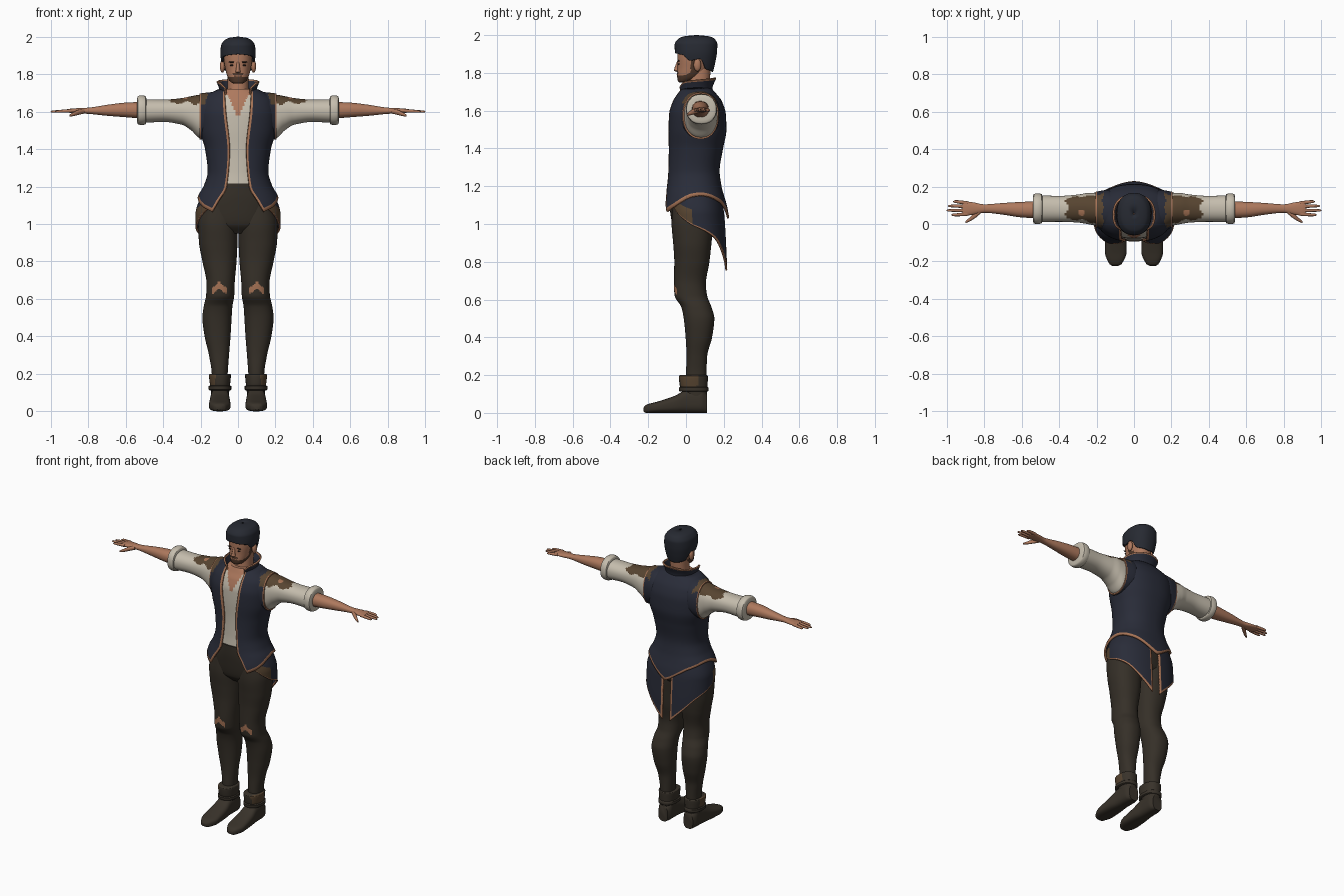
import bpy, bmesh, math

cube = bpy.data.objects.get("Cube")
if cube:
    bpy.data.objects.remove(cube)

PALETTE = {
    "navy cloth": (.022, .025, .040), "dark hair": (.020, .023, .032),
    "trouser brown": (.036, .029, .021), "boot brown": (.040, .032, .023),
    "patch brown": (.095, .058, .030), "copper trim": (.38, .17, .09),
    "skin": (.42, .19, .11), "cream linen": (.56, .51, .42),
    "beard brown": (.085, .042, .025), "eye dark": (.03, .018, .014),
}
MATS = {}
for label, rgb in PALETTE.items():
    m = bpy.data.materials.new(label)
    m.use_nodes = True
    m.diffuse_color = (*rgb, 1)
    m.node_tree.nodes["Principled BSDF"].inputs["Base Color"].default_value = (*rgb, 1)
    MATS[label] = m
PARTS = []


def sample(rows, t):
    """Smooth, overshoot-free interpolation of rows keyed by their first value."""
    t = min(max(t, rows[0][0]), rows[-1][0])
    i = max(k for k in range(len(rows) - 1) if rows[k][0] <= t or k == 0)

    def slope(k, c):
        return (rows[k + 1][c] - rows[k][c]) / (rows[k + 1][0] - rows[k][0])

    def tangent(k, c):
        if k == 0 or k == len(rows) - 1:
            return slope(min(k, len(rows) - 2), c)
        a, b = slope(k - 1, c), slope(k, c)
        return 2 * a * b / (a + b) if a * b > 0 else 0

    h = rows[i + 1][0] - rows[i][0]
    s = (t - rows[i][0]) / h
    out = []
    for c in range(1, len(rows[0])):
        p, q = rows[i][c], rows[i + 1][c]
        out.append(p + (q - p) * s * s * (3 - 2 * s)
                   + h * s * (1 - s) * (tangent(i, c) * (1 - s) - tangent(i + 1, c) * s))
    return out


def power(v, p):
    return math.copysign(abs(v) ** p, v)


def finish(name, bm, faces, rule, mirror, thick=0):
    """Colour the faces by rule, then make the object with its modifiers."""
    me = bpy.data.meshes.new(name)
    used = []
    for f, u, v in faces:
        label = rule(f.calc_center_median(), u, v) if callable(rule) else rule
        if label not in used:
            used.append(label)
            me.materials.append(MATS[label])
        f.material_index = used.index(label)
    bmesh.ops.recalc_face_normals(bm, faces=bm.faces)
    bm.to_mesh(me)
    bm.free()
    ob = bpy.data.objects.new(name, me)
    bpy.context.collection.objects.link(ob)
    if mirror:
        ob.modifiers.new("Mirror", "MIRROR").merge_threshold = .0005
    if thick:
        mod = ob.modifiers.new("Thickness", "SOLIDIFY")
        mod.thickness, mod.offset = thick, 0
    PARTS.append(ob)


def loft(name, axis, rows, rule, e=2.2, n=40, steps=5, mirror=True):
    """Closed body through rounded sections (t, a0, a1, b0, b1) along an axis."""
    bm, rings, faces = bmesh.new(), [], []
    ts = [p[0] + (q[0] - p[0]) * k / steps for p, q in zip(rows, rows[1:]) for k in range(steps)]
    ts.append(rows[-1][0])
    for t in ts:
        a0, a1, b0, b1 = sample(rows, t)
        ring = []
        for k in range(n):
            w = 2 * math.pi * k / n
            a = (a0 + a1) / 2 + (a1 - a0) / 2 * power(math.cos(w), 2 / e)
            b = (b0 + b1) / 2 + (b1 - b0) / 2 * power(math.sin(w), 2 / e)
            ring.append(bm.verts.new({"x": (t, a, b), "y": (a, t, b), "z": (a, b, t)}[axis]))
        rings.append(ring)
    for j, (r, s) in enumerate(zip(rings, rings[1:])):
        for k in range(n):
            m = (k + 1) % n
            faces.append((bm.faces.new((r[k], r[m], s[m], s[k])), k / n, (j + .5) / (len(ts) - 1)))
    faces += [(bm.faces.new(rings[0]), 0, 0), (bm.faces.new(rings[-1]), 0, 1)]
    finish(name, bm, faces, rule, mirror)


def wrap(name, body, hem, top, rule, front=None, back=0, e=2.3, nu=44, nv=44, thick=.012):
    """Open cloth shell round a body from the front edge to the back, mirrored."""
    us = [0, .022] + [.022 + .978 * k / nu for k in range(1, nu + 1)]
    vs = [0, .025] + [.025 + .95 * k / nv for k in range(1, nv + 1)] + [1]
    bm, grid, faces = bmesh.new(), [], []
    for u in us:
        col, low, high = [], sample(hem, u)[0], sample(top, u)[0]
        for v in vs:
            z = low + (high - low) * v
            h, y0, y1 = sample(body, z)
            gap = sample(front, z)[0] if front else 0
            lo = math.asin(min(gap / h, 1) ** (e / 2))
            hi = math.pi - math.asin(min(back / h, 1) ** (e / 2))
            a = lo + (hi - lo) * u
            x = h * abs(math.sin(a)) ** (2 / e)
            y = (y0 + y1) / 2 - (y1 - y0) / 2 * power(math.cos(a), 2 / e)
            col.append(bm.verts.new((x if x > .0001 else 0, y, z)))
        grid.append(col)
    for i in range(len(us) - 1):
        for j in range(len(vs) - 1):
            f = bm.faces.new((grid[i][j], grid[i + 1][j], grid[i + 1][j + 1], grid[i][j + 1]))
            faces.append((f, (us[i] + us[i + 1]) / 2, (vs[j] + vs[j + 1]) / 2))
    finish(name, bm, faces, rule, True, thick)


def sym(rows, inset=0):
    return [(z, inset - h, h - inset, y0 + inset, y1 - inset) for z, h, y0, y1 in rows]


def blob(name, loc, size, label, mirror=True):
    x, y, z = loc
    rows = []
    for k in range(9):
        t = -math.cos(math.pi * k / 8)
        r = max(math.sqrt(max(1 - t * t, 0)), .05)
        rows.append((z + t * size[2], x - r * size[0], x + r * size[0], y - r * size[1], y + r * size[1]))
    loft(name, "z", rows, label, e=2, n=16, steps=1, mirror=mirror)


# Torso: shirt, bare chest and vest
TORSO = [(1.02, .226, -.13, .225), (1.1, .222, -.12, .21), (1.15, .207, -.108, .195),
         (1.2, .178, -.1, .182), (1.28, .156, -.092, .172), (1.4, .17, -.088, .19),
         (1.5, .197, -.09, .208), (1.58, .203, -.088, .205), (1.65, .19, -.068, .183),
         (1.69, .15, -.045, .152), (1.72, .09, -.03, .125)]


def shirt_rule(c, u, v):
    return "skin" if c.z > 1.69 or (c.y < 0 and abs(c.x) < .45 * (c.z - 1.565)) else "cream linen"


loft("shirt", "z", sym(TORSO[3:], .012), shirt_rule, n=120, steps=10, mirror=False)


def shoulder_patch(c):
    jag = .008 * math.sin(c.x * 75) + .008 * math.sin(c.y * 90)
    if (c.x - .28) ** 2 + (c.y - .06) ** 2 < .0003 and c.z > 1.6:
        return "copper trim"
    return "patch brown" if c.z > 1.64 + jag and .165 < c.x + jag < .365 else None


def vest_rule(c, u, v):
    return "copper trim" if u < .022 or v < .025 else shoulder_patch(c) or "navy cloth"


wrap("vest", TORSO, [(0, 1.065), (.12, 1.085), (.5, 1.15), (.75, 1.12), (1, 1.03)],
     [(0, 1.715), (1, 1.72)], vest_rule,
     front=[(1.06, .14), (1.12, .105), (1.2, .06), (1.4, .044), (1.6, .064), (1.72, .072)])

SHOULDER = [(.07, -.02, .145, 1.5, 1.708), (.14, -.045, .182, 1.46, 1.704), (.205, -.016, .172, 1.45, 1.697)]
loft("vest_shoulder", "x", SHOULDER,
     lambda c, u, v: "copper trim" if c.x > .197 else shoulder_patch(c) or "navy cloth", n=64, steps=10)

COLLAR = [(1.67, .085, -.035, .13), (1.72, .095, -.05, .135), (1.78, .118, -.07, .158)]
wrap("collar", COLLAR, [(0, 1.67), (1, 1.68)], [(0, 1.725), (.2, 1.755), (1, 1.775)],
     lambda c, u, v: "copper trim" if u < .022 or v > .9 else "navy cloth",
     front=[(1.67, .06), (1.78, .072)], nv=16, thick=.01)

# Split coat tail
TAIL = [(.74, .2, -.07, .215), (.95, .222, -.085, .205), (1.05, .222, -.095, .198), (1.17, .185, -.085, .175)]


def tail_rule(c, u, v):
    if u < .022 or u > .97 or v < .05:
        return "copper trim"
    return "patch brown" if u < .34 and v < .5 else "navy cloth"


wrap("coat_tail", TAIL, [(0, 1.09), (.3, 1.0), (.65, .92), (.85, .83), (1, .755)],
     [(0, 1.16), (1, 1.16)], tail_rule, front=[(.7, .15), (1.2, .15)], back=.028, thick=.01)

# Sleeves, rolled cuffs, forearms and hands
loft("sleeve", "x", [(.13, -.02, .165, 1.47, 1.69), (.2, -.01, .167, 1.458, 1.69),
                     (.25, .0, .165, 1.5, 1.682), (.3, .008, .157, 1.53, 1.672),
                     (.4, .012, .15, 1.545, 1.664), (.5, .01, .153, 1.54, 1.666)],
     lambda c, u, v: shoulder_patch(c) or "cream linen", n=64, steps=10)
loft("rolled_cuff", "x", [(.488, .02, .145, 1.55, 1.665), (.493, .003, .16, 1.533, 1.682),
                          (.515, .0, .163, 1.528, 1.687), (.535, .003, .16, 1.533, 1.682),
                          (.54, .02, .145, 1.55, 1.665)], "cream linen", steps=3)
loft("forearm", "x", [(.5, .03, .122, 1.562, 1.652), (.6, .035, .118, 1.57, 1.648),
                      (.7, .05, .112, 1.578, 1.636), (.8, .06, .105, 1.588, 1.621),
                      (.86, .05, .116, 1.591, 1.618), (.9, .044, .12, 1.594, 1.615),
                      (.915, .05, .115, 1.598, 1.612)], "skin")
for k, (finger, tip) in enumerate((("index", .975), ("middle", 1), ("ring", .992), ("little", .965))):
    y = .053 + k * .0195
    end = y + (k - 1) * .004
    loft(finger + "_finger", "x", [(.89, y - .01, y + .01, 1.595, 1.614),
                                   (.95, end - .008, end + .008, 1.594, 1.609),
                                   (tip - .006, end - .006, end + .006, 1.594, 1.605),
                                   (tip, end - .002, end + .002, 1.597, 1.601)], "skin", n=12, steps=3)
loft("thumb", "x", [(.82, .055, .085, 1.59, 1.615), (.85, .03, .06, 1.583, 1.61),
                    (.885, .01, .028, 1.575, 1.593), (.9, .005, .014, 1.574, 1.584)], "skin", n=16)

# Trousers with torn knees
loft("trouser_seat", "z", sym([(.95, .1, -.03, .1), (1.0, .185, -.072, .145), (1.1, .195, -.088, .155),
                               (1.16, .175, -.093, .155), (1.215, .142, -.094, .15)]),
     "trouser brown", mirror=False)


def leg_rule(c, u, v):
    rise = c.z + .9 * abs(c.x - .1)
    torn = c.y < 0 and abs(c.x - .1) < .04 and .658 < rise < .692
    return "copper trim" if torn else "trouser brown"


loft("trouser_leg", "z", [(.1, .058, .138, .01, .105), (.2, .055, .14, .0, .108), (.3, .048, .155, .003, .112),
                          (.4, .04, .178, -.002, .138), (.5, .034, .19, -.012, .15), (.56, .03, .183, -.025, .135),
                          (.62, .02, .17, -.06, .112), (.68, .018, .168, -.064, .105), (.8, .008, .19, -.062, .124),
                          (.9, .003, .208, -.068, .135), (1.0, .001, .213, -.076, .145),
                          (1.1, .02, .19, -.07, .14)], leg_rule, n=72, steps=9)

# Boots
loft("boot_foot", "y", [(-.225, .085, .115, .008, .028), (-.212, .065, .132, 0, .042), (-.15, .04, .155, 0, .06),
                        (-.06, .042, .152, 0, .09), (.01, .048, .145, 0, .125), (.08, .048, .143, 0, .13),
                        (.112, .06, .13, 0, .1)], "boot brown", e=2.9)
loft("boot_cuff", "z", [(.08, .05, .142, .0, .11), (.12, .045, .146, -.02, .112), (.145, .042, .15, -.033, .114),
                        (.195, .038, .155, -.038, .116), (.2, .045, .148, -.03, .11)],
     lambda c, u, v: "patch brown" if c.x > .12 and c.z > .14 and c.y < .06 else "boot brown")
loft("boot_strap", "z", [(.112, .042, .15, -.028, .114), (.116, .036, .157, -.036, .119),
                         (.134, .036, .157, -.038, .119), (.138, .042, .15, -.03, .114)], "boot brown", steps=2)

# Neck, head and beard
loft("neck", "z", sym([(1.64, .075, -.02, .13), (1.7, .058, .0, .125), (1.82, .055, .01, .13)]),
     "skin", mirror=False)


def face_rule(c, u, v):
    jaw = c.z < 1.785 + .35 * max(c.y + .02, 0) and c.y < .07
    moustache = c.y < -.01 and 1.797 < c.z < 1.804 and abs(c.x) < .028
    sideburn = .025 < c.y < .055 and c.z < 1.88
    return "beard brown" if jaw or moustache or sideburn else "skin"


loft("head", "z", sym([(1.75, .022, -.036, .0), (1.757, .038, -.043, .03), (1.785, .056, -.047, .09),
                       (1.83, .068, -.045, .125), (1.88, .076, -.045, .14), (1.93, .077, -.043, .145),
                       (1.975, .05, -.01, .12)]), face_rule, n=72, steps=9, mirror=False)
loft("nose", "z", [(1.806, -.008, .008, -.05, -.03), (1.812, -.014, .014, -.064, -.03),
                   (1.822, -.011, .011, -.062, -.03), (1.865, -.007, .007, -.046, -.03)],
     "skin", n=16, mirror=False)
blob("lips", (0, -.044, 1.79), (.02, .006, .004), "skin", mirror=False)
blob("ear", (.083, .06, 1.842), (.014, .02, .034), "skin")
blob("eye", (.032, -.038, 1.847), (.012, .004, .004), "eye dark")
blob("eyebrow", (.033, -.039, 1.864), (.018, .005, .004), "eye dark")

# Swept hair
HAIR = [(1.79, .066, -.03, .135), (1.86, .084, -.047, .152), (1.91, .09, -.055, .16),
        (1.95, .087, -.056, .162), (1.978, .07, -.038, .148), (1.99, .045, -.008, .12), (1.996, .004, .05, .06)]
wrap("hair", HAIR, [(0, 1.907), (.3, 1.895), (.42, 1.865), (.55, 1.875), (.68, 1.82), (1, 1.805)],
     [(0, 1.996), (1, 1.996)], "dark hair", thick=.008)

bpy.ops.object.select_all(action="DESELECT")
for ob in PARTS:
    ob.select_set(True)
bpy.context.view_layer.objects.active = PARTS[0]
bpy.ops.object.shade_smooth_by_angle(angle=math.radians(45))
